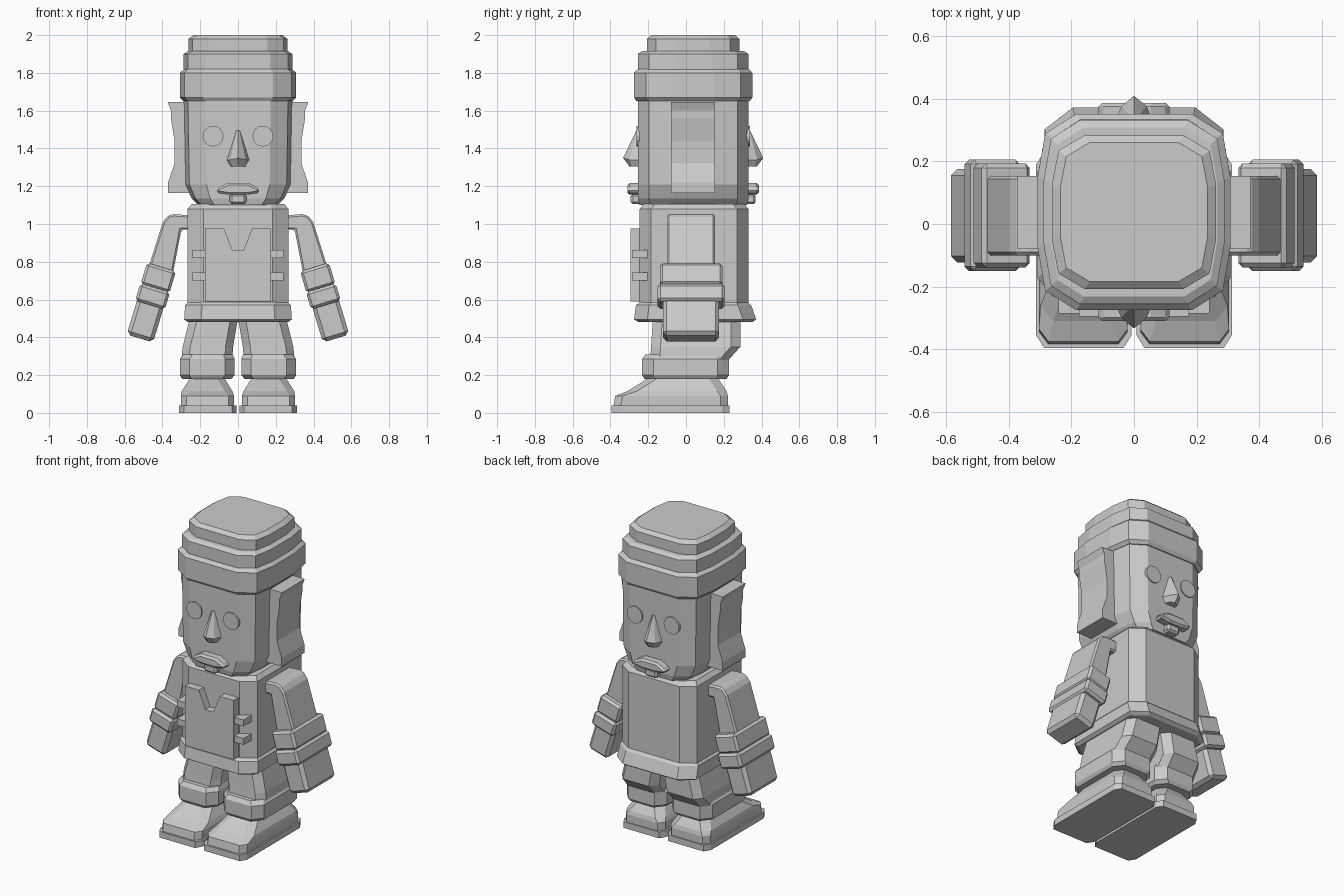
import bpy, bmesh, math
from mathutils import Vector

if "Cube" in bpy.data.objects:
    bpy.data.objects.remove(bpy.data.objects["Cube"])

CY = 0.038  # depth centre of head and body
grey = bpy.data.materials.new("stone_grey")
grey.diffuse_color = (0.6, 0.6, 0.6, 1)
grey.use_nodes = True
grey.node_tree.nodes["Principled BSDF"].inputs["Base Color"].default_value = grey.diffuse_color


def make(name, bm):
    bmesh.ops.recalc_face_normals(bm, faces=bm.faces)
    mesh = bpy.data.meshes.new(name)
    bm.to_mesh(mesh)
    bm.free()
    mesh.materials.append(grey)
    ob = bpy.data.objects.new(name, mesh)
    bpy.context.collection.objects.link(ob)
    return ob


def loft(name, rings):
    """Closed solid through rings of equal point count."""
    bm = bmesh.new()
    vs = [[bm.verts.new(p) for p in ring] for ring in rings]
    n = len(vs[0])
    for a, b in zip(vs, vs[1:]):
        for i in range(n):
            bm.faces.new((a[i], a[(i + 1) % n], b[(i + 1) % n], b[i]))
    bm.faces.new(vs[0][::-1])
    bm.faces.new(vs[-1])
    return make(name, bm)


def rounded(z, a, b, cy=CY):
    """Twelve-sided soft square section."""
    q = [(1, .35), (.92, .8), (.6, 1)]
    pts = q + [(-x, y) for x, y in q[::-1]]
    pts += [(-x, -y) for x, y in q] + [(x, -y) for x, y in q[::-1]]
    return [(a * x, cy + b * y, z) for x, y in pts]


def octagon(z, x0, x1, y0, y1, cx=.05, cy=.05):
    return [(x0 + cx, y0, z), (x1 - cx, y0, z), (x1, y0 + cy, z), (x1, y1 - cy, z),
            (x1 - cx, y1, z), (x0 + cx, y1, z), (x0, y1 - cy, z), (x0, y0 + cy, z)]


def extrude(name, outline, lo, hi, axis):
    """Extrude a 2D outline: axis y uses (x, z), axis x uses (y, z)."""
    f = (lambda p, t: (p[0], t, p[1])) if axis == 'y' else (lambda p, t: (t, p[0], p[1]))
    return loft(name, [[f(p, t) for p in outline] for t in (lo, hi)])


def bevel(ob, w):
    m = ob.modifiers.new("edge", 'BEVEL')
    m.width, m.segments, m.limit_method = w, 1, 'ANGLE'
    return ob


def box(name, x0, x1, y0, y1, z0, z1, w=0):
    ob = extrude(name, [(x0, z0), (x1, z0), (x1, z1), (x0, z1)], y0, y1, 'y')
    return bevel(ob, w) if w else ob


def mirror_x(ob):
    ob.modifiers.new("other_side", 'MIRROR')
    return ob


# Head with a jaw that narrows sideways
loft("head", [rounded(1.10, .21, .285), rounded(1.135, .245, .293), rounded(1.21, .28, .293),
              rounded(1.67, .288, .293)])

# Stepped hat
loft("hat_brim", [rounded(1.65, .29, .30), rounded(1.67, .308, .313),
                  rounded(1.80, .308, .313), rounded(1.82, .285, .295)])
loft("hat_middle", [rounded(1.81, .288, .293), rounded(1.90, .288, .293), rounded(1.915, .265, .27)])
loft("hat_top", [rounded(1.905, .262, .245), rounded(1.98, .262, .245), rounded(2.0, .235, .222)])

# Ears with a hollowed outer edge
ear = [(.25, 1.165), (.37, 1.165), (.37, 1.22), (.336, 1.32), (.336, 1.44),
       (.355, 1.56), (.355, 1.6), (.372, 1.645), (.25, 1.645)]
mirror_x(extrude("ears", ear, -.08, .153, 'y'))

# Matching faces on both sides of the head
for side, s in (("front", -1), ("back", 1)):
    def fy(d):
        return CY + s * (.293 + d)
    disc = [(.132 + .055 * math.cos(i * math.pi / 8), 1.465 + .055 * math.sin(i * math.pi / 8))
            for i in range(16)]
    mirror_x(extrude(side + "_eyes", disc, fy(-.05), fy(.008), 'y'))
    # Nose: narrow bridge, wide tip, tapered underside
    loft(side + "_nose", [
        [(-.045, fy(-.02), 1.305), (.045, fy(-.02), 1.305), (.03, fy(.03), 1.305),
         (0, fy(.045), 1.305), (-.03, fy(.03), 1.305)],
        [(-.067, fy(-.02), 1.34), (.067, fy(-.02), 1.34), (.04, fy(.045), 1.34),
         (0, fy(.078), 1.35), (-.04, fy(.045), 1.34)],
        [(-.015, fy(-.02), 1.495), (.015, fy(-.02), 1.495), (.008, fy(.005), 1.495),
         (0, fy(.008), 1.495), (-.008, fy(.005), 1.495)]])
    # Moustache-like upper lip and small lower lip
    lip = [(-.115, 1.165), (-.05, 1.155), (.05, 1.155), (.115, 1.165),
           (.11, 1.19), (.055, 1.218), (-.055, 1.218), (-.11, 1.19)]
    bevel(extrude(side + "_upper_lip", lip, fy(-.03), fy(.055), 'y'), .012)
    box(side + "_lower_lip", -.045, .045, min(fy(-.03), fy(.038)), max(fy(-.03), fy(.038)),
        1.105, 1.16, .012)

# Coat body and flared hem
loft("torso", [octagon(.54, -.268, .268, -.245, .33, .085, .06),
               octagon(1.08, -.268, .268, -.245, .33, .085, .06),
               octagon(1.105, -.245, .245, -.225, .31, .08, .06)])
loft("coat_hem", [octagon(.48, -.265, .265, -.25, .35, .08, .06),
                  octagon(.495, -.285, .285, -.275, .372, .09, .07),
                  octagon(.57, -.28, .28, -.265, .345, .09, .07),
                  octagon(.59, -.262, .262, -.24, .325, .08, .06)])

# Vest panel with a neck notch, and its side straps
vest = [(-.175, .59), (.175, .59), (.175, .975), (.075, .975), (.028, .86),
        (-.028, .86), (-.075, .975), (-.175, .975)]
extrude("vest_panel", vest, -.295, -.23, 'y')
for i, z in enumerate((.70, .82)):
    mirror_x(box("vest_strap_%d" % (i + 1), .16, .24, -.285, -.19, z, z + .042))

# Trouser legs and cuffs
mirror_x(loft("trouser_legs", [octagon(.28, .03, .30, -.19, .225, .04, .05),
                               octagon(.35, .026, .293, -.185, .288, .04, .05),
                               octagon(.50, -.0, .255, -.175, .288, .04, .05)]))
mirror_x(loft("trouser_cuffs", [octagon(.18, .035, .295, -.22, .215, .05, .06),
                                octagon(.20, .018, .308, -.232, .227, .05, .06),
                                octagon(.285, .018, .308, -.232, .227, .05, .06),
                                octagon(.31, .028, .29, -.215, .225, .05, .06)]))

# Shoes: flat sole and sloping upper
mirror_x(loft("shoe_soles", [octagon(0, .008, .312, -.395, .23, .025, .04),
                             octagon(.04, .008, .312, -.395, .23, .025, .04)]))
mirror_x(loft("shoe_uppers", [octagon(.03, .02, .303, -.385, .222, .03, .04),
                              octagon(.09, .02, .303, -.375, .222, .03, .04),
                              octagon(.115, .03, .298, -.31, .215, .04, .05),
                              octagon(.19, .075, .25, -.19, .165, .04, .05)]))

# Upper arms with a shoulder bend
arm = [(.24, 1.045), (.34, 1.052), (.37, 1.045), (.398, 1.01), (.48, .75),
       (.35, .71), (.30, .97), (.24, .97)]
mirror_x(bevel(extrude("upper_arms", arm, -.10, .153, 'y'), .01))


# Sleeve cuffs and hands along the slanted forearm
axis = Vector((.29, 0, -.957)).normalized()
across = Vector((-axis.z, 0, axis.x))
start = Vector((.405, 0, .772))


def arm_block(name, t0, t1, w, y0, y1, bev):
    rings = []
    for t in (t0, t1):
        c = start + axis * t
        rings.append([c + across * u * w + Vector((0, y, 0))
                      for u, y in ((-1, y0), (1, y0), (1, y1), (-1, y1))])
    return mirror_x(bevel(loft(name, rings), bev))


arm_block("upper_sleeve_cuffs", 0, .118, .08, -.138, .193, .014)
arm_block("lower_sleeve_cuffs", .115, .21, .082, -.15, .205, .014)
arm_block("hands", .19, .395, .073, -.122, .175, .02)
